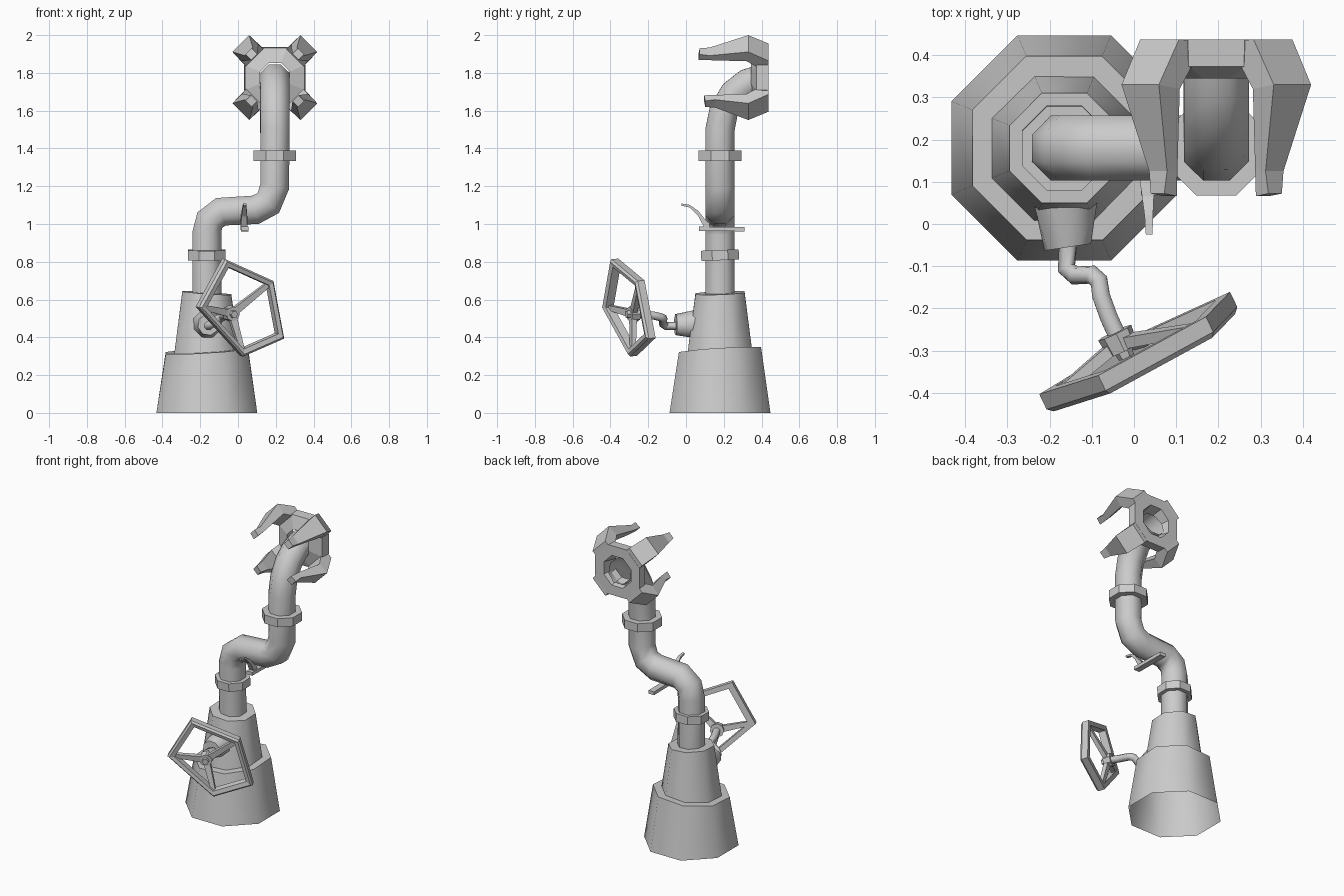
import bpy, bmesh
from math import pi, cos, sin, radians
from mathutils import Vector, Quaternion

if "Cube" in bpy.data.objects:
    bpy.data.objects.remove(bpy.data.objects["Cube"])


def loft(name, rings, cap_start=True, cap_end=True, loop=False, smooth=False):
    """Skin a list of equal-length point rings."""
    bm = bmesh.new()
    vr = [[bm.verts.new(p) for p in ring] for ring in rings]
    pairs = list(zip(vr, vr[1:])) + ([(vr[-1], vr[0])] if loop else [])
    n = len(vr[0])
    for a, b in pairs:
        for i in range(n):
            j = (i + 1) % n
            bm.faces.new((a[i], a[j], b[j], b[i]))
    if cap_start and not loop:
        bm.faces.new(vr[0][::-1])
    if cap_end and not loop:
        bm.faces.new(vr[-1])
    bmesh.ops.recalc_face_normals(bm, faces=bm.faces)
    me = bpy.data.meshes.new(name)
    bm.to_mesh(me)
    bm.free()
    ob = bpy.data.objects.new(name, me)
    bpy.context.collection.objects.link(ob)
    if smooth:
        bpy.ops.object.select_all(action='DESELECT')
        bpy.context.view_layer.objects.active = ob
        ob.select_set(True)
        bpy.ops.object.shade_smooth_by_angle(angle=radians(55))
    return ob


def octagon(center, apothem, normal=(0, 0, 1), sides=8):
    """Regular ring with flats facing the axes."""
    r = apothem / cos(pi / sides)
    q = Vector((0, 0, 1)).rotation_difference(Vector(normal))
    return [Vector(center) + q @ Vector((r * cos((i + .5) * 2 * pi / sides),
                                         r * sin((i + .5) * 2 * pi / sides), 0))
            for i in range(sides)]


def tube(name, path, apothem, caps=False, sides=8):
    """Sweep an octagon along a path without twisting."""
    pts = [Vector(p) for p in path]
    q, prev, rings = Quaternion(), Vector((0, 0, 1)), []
    for i, p in enumerate(pts):
        t = Vector((0, 0, 0))
        if i > 0:
            t += (p - pts[i - 1]).normalized()
        if i < len(pts) - 1:
            t += (pts[i + 1] - p).normalized()
        t.normalize()
        q = prev.rotation_difference(t) @ q
        prev = t
        rings.append([p + q @ v for v in octagon((0, 0, 0), apothem, sides=sides)])
    return loft(name, rings, caps, caps, smooth=True)


# Two-tier tapered pedestal, tops slightly tilted
BX, BY = -.165, .18
loft("base_lower", [octagon((BX, BY, 0), .267),
                    octagon((BX, BY, .33), .218, (-.06, -.06, 1))],
     cap_start=False, smooth=True)
loft("base_upper", [octagon((BX, BY, .30), .174),
                    octagon((BX, BY, .635), .13, (.07, -.04, 1))],
     cap_start=False, smooth=True)

# Bent main pipe
HX, HZ = .195, 1.775
tube("main_pipe", [(BX, BY, .6), (BX, BY, .95), (-.15, BY, 1.02), (-.09, BY, 1.065),
                   (.09, BY, 1.075), (.16, BY, 1.11), (HX, BY, 1.2), (HX, BY, 1.5),
                   (HX, .20, 1.6), (HX, .255, 1.69), (HX, .325, 1.745),
                   (HX, .41, HZ - .005)], .077)

# Pipe collars
for name, c, r, h, n in (("lower_collar", (BX, BY, .835), .1, .027, (0, -.04, 1)),
                         ("upper_collar", (HX, BY, 1.362), .113, .028, (0, 0, 1))):
    off = Vector(n) * h
    loft(name, [octagon(Vector(c) - off, r, n), octagon(Vector(c) + off, r, n)])

# Octagonal head ring around the pipe mouth
loft("head_ring", [octagon((HX, y, HZ), r, (0, 1, 0)) for r, y in
                   ((.078, .345), (.158, .373), (.162, .437), (.098, .437))], loop=True)

# Four claws on the diagonals: outer r, outer y, inner r, inner y, width
CLAW = [(.13, .435, .13, .373, .13), (.19, .437, .15, .37, .13),
        (.255, .33, .185, .32, .125), (.195, .125, .16, .135, .06),
        (.197, .072, .155, .066, .045)]
for k, side in enumerate(("upper_right", "upper_left", "lower_left", "lower_right")):
    a = pi / 4 + k * pi / 2
    rad, tan = Vector((cos(a), 0, sin(a))), Vector((-sin(a), 0, cos(a)))
    rings = []
    for s, (ro, yo, ri, yi, w) in enumerate(CLAW):
        shift = .03 if k > 1 and s > 2 else 0
        out = Vector((HX, yo + shift, HZ)) + rad * ro
        inn = Vector((HX, yi + shift, HZ)) + rad * ri
        rings.append([out + tan * w / 2, out - tan * w / 2,
                      inn - tan * w / 2, inn + tan * w / 2])
    loft("claw_" + side, rings)


# Trigger: flat bar under the pipe and a curved lever in front of it
def strip(name, pts):
    """Flat bar along y: points are x, y, z, half width, half thickness."""
    loft(name, [[(x - w, y, z - t), (x + w, y, z - t), (x + w, y, z + t), (x - w, y, z + t)]
                for x, y, z, w, t in pts])


strip("trigger_bar", [(.036, .068, .975, .02, .011), (.036, .31, .972, .02, .011)])
strip("trigger_lever", [(.036, -.025, 1.103, .008, .006), (.035, .02, 1.094, .01, .007),
                        (.033, .065, 1.055, .014, .014), (.032, .1, 1.0, .018, .025),
                        (.032, .125, .985, .018, .018)])

# Wheel socket on the pedestal
loft("wheel_socket", [octagon((BX, .09, .47), .083, (0, -1, 0)),
                      octagon((BX + .003, .04, .47), .073, (0, -1, 0)),
                      octagon((BX + .008, -.055, .467), .053, (.15, -1, 0))], smooth=True)

# Crooked axle
tube("wheel_axle", [(-.155, -.03, .46), (-.16, -.105, .46), (-.14, -.122, .472),
                    (-.10, -.12, .50), (-.083, -.135, .507), (-.078, -.17, .515),
                    (-.06, -.22, .52), (-.035, -.275, .525)], .021, caps=True)

# Five-sided handwheel rim
N = Vector((.43, -.9, -.09)).normalized()
corners = [Vector((x, -.315 + .5 * x - .1 * (z - .555), z)) for x, z in
           ((-.075, .815), (.18, .70), (.237, .395), (.02, .30), (-.215, .56))]
mid = sum(corners, Vector()) / 5
loft("wheel_rim", [[mid + (c - mid) * s + N * d for c in corners]
                   for s, d in ((1, -.022), (1, .018), (.95, .03), (.84, .024), (.84, -.022))],
     loop=True)

# Hub and nut
hub = Vector((-.035, -.28, .525))
loft("wheel_hub", [octagon(hub - N * .025, .04, N), octagon(hub + N * .022, .036, N)])
loft("hub_nut", [octagon(hub + N * .015, .02, N, 6), octagon(hub + N * .04, .017, N, 6)])

# Spokes from hub to rim corners
for i in (1, 3, 4):
    end = mid + (corners[i] - mid) * .89
    d = (end - hub).normalized()
    t = d.cross(N).normalized()
    up = t.cross(d)
    loft("wheel_spoke_%d" % i,
         [[p + t * w + up * h, p - t * w + up * h, p - t * w - up * h, p + t * w - up * h]
          for p, w, h in ((hub + d * .02, .02, .014), (end, .013, .012))])
